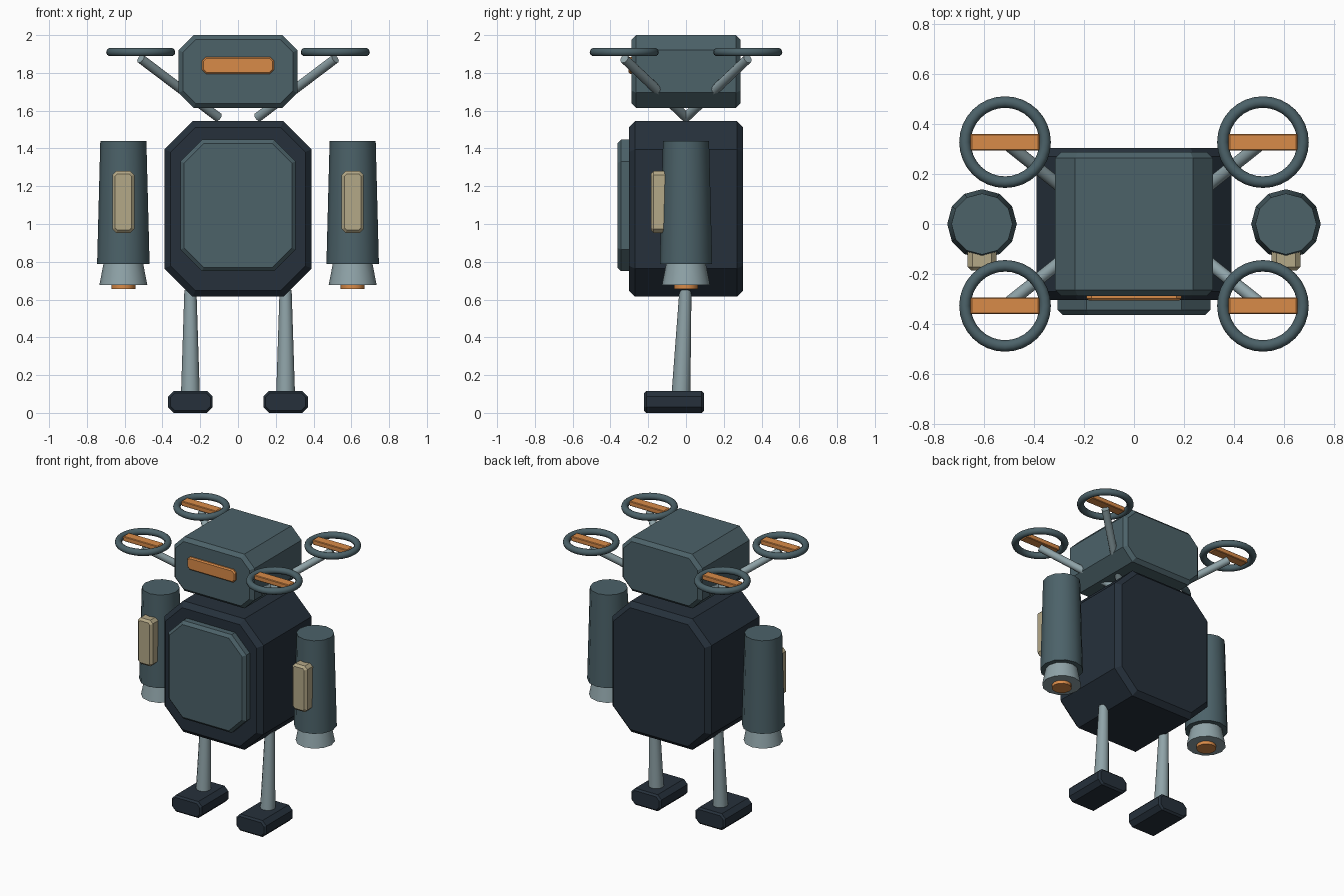
import bpy, bmesh, math
from mathutils import Vector

if "Cube" in bpy.data.objects:
    bpy.data.objects.remove(bpy.data.objects["Cube"])


def material(name, rgb):
    m = bpy.data.materials.new(name)
    m.diffuse_color = (*rgb, 1)
    m.use_nodes = True
    m.node_tree.nodes["Principled BSDF"].inputs["Base Color"].default_value = m.diffuse_color
    return m


NAVY = material("dark navy", (0.019, 0.030, 0.044))
TEAL = material("grey teal", (0.072, 0.122, 0.141))
STEEL = material("pale steel", (0.275, 0.367, 0.392))
ORANGE = material("orange", (0.694, 0.258, 0.065))
SAND = material("sand", (0.456, 0.392, 0.242))


def finish(bm, name, mat, smooth=False):
    bmesh.ops.recalc_face_normals(bm, faces=bm.faces)
    mesh = bpy.data.meshes.new(name)
    bm.to_mesh(mesh)
    bm.free()
    mesh.materials.append(mat)
    ob = bpy.data.objects.new(name, mesh)
    bpy.context.collection.objects.link(ob)
    if smooth:
        bpy.ops.object.select_all(action='DESELECT')
        ob.select_set(True)
        bpy.context.view_layer.objects.active = ob
        bpy.ops.object.shade_smooth_by_angle(angle=math.radians(40))
    return ob


def octagon_block(name, mat, cx, hx, y0, y1, z0, z1, cut, bevel):
    """Box with cut corners seen from the front, and bevelled front and back rims."""
    bm = bmesh.new()
    cz, hz = (z0 + z1) / 2, (z1 - z0) / 2
    rings = []
    for y, inset in ((y0, bevel), (y0 + bevel, 0), (y1 - bevel, 0), (y1, bevel)):
        a, b, c = hx - inset, hz - inset, cut - 0.586 * inset
        outline = [(a, b - c), (a - c, b), (c - a, b), (-a, b - c),
                   (-a, c - b), (c - a, -b), (a - c, -b), (a, c - b)]
        rings.append([bm.verts.new((cx + x, y, cz + z)) for x, z in outline])
    for r, s in zip(rings, rings[1:]):
        for i in range(8):
            j = (i + 1) % 8
            bm.faces.new((r[i], r[j], s[j], s[i]))
    bm.faces.new(rings[0])
    bm.faces.new(rings[-1])
    return finish(bm, name, mat)


def rod(name, mat, start, end, r0, r1, sides=12):
    """Tapered cylinder between two points."""
    a, b = Vector(start), Vector(end)
    bm = bmesh.new()
    bmesh.ops.create_cone(bm, cap_ends=True, segments=sides, radius1=r0, radius2=r1,
                          depth=(b - a).length)
    turn = (b - a).to_track_quat('Z', 'Y').to_matrix().to_4x4()
    bmesh.ops.transform(bm, matrix=turn, verts=bm.verts)
    bmesh.ops.translate(bm, vec=(a + b) / 2, verts=bm.verts)
    return finish(bm, name, mat, True)


def ring(name, mat, centre, major, minor, around=32, section=10):
    bm = bmesh.new()
    loops = []
    for i in range(around):
        t = math.tau * i / around
        loop = []
        for k in range(section):
            p = math.tau * k / section
            r = major + minor * math.cos(p)
            loop.append(bm.verts.new((centre[0] + r * math.cos(t), centre[1] + r * math.sin(t),
                                      centre[2] + minor * math.sin(p))))
        loops.append(loop)
    for i in range(around):
        a, b = loops[i], loops[(i + 1) % around]
        for k in range(section):
            n = (k + 1) % section
            bm.faces.new((a[k], b[k], b[n], a[n]))
    return finish(bm, name, mat, True)


# Body, chest plate, head and visor
octagon_block("torso", NAVY, 0, 0.39, -0.303, 0.303, 0.615, 1.545, 0.15, 0.033)
octagon_block("chest_plate", TEAL, 0, 0.305, -0.363, -0.28, 0.75, 1.447, 0.115, 0.02)
octagon_block("head", TEAL, 0, 0.315, -0.288, 0.288, 1.615, 2.0, 0.08, 0.024)
octagon_block("visor", ORANGE, 0, 0.19, -0.305, -0.27, 1.795, 1.885, 0.02, 0.008)

for sx, side in ((-1, "left"), (1, "right")):
    # Arm: tapered sleeve, flared cuff, glowing nozzle and front panel
    x = 0.607 * sx
    rod(f"{side}_arm_sleeve", TEAL, (x, 0, 0.787), (x, 0, 1.44), 0.139, 0.122)
    rod(f"{side}_arm_cuff", STEEL, (x, 0, 0.677), (x, 0, 0.80), 0.127, 0.103)
    rod(f"{side}_arm_nozzle", ORANGE, (x, 0, 0.655), (x, 0, 0.70), 0.064, 0.064)
    octagon_block(f"{side}_arm_panel", SAND, x, 0.058, -0.186, -0.09, 0.953, 1.28, 0.02, 0.015)

    # Leg and foot
    x = 0.252 * sx
    rod(f"{side}_leg", STEEL, (x, -0.027, 0.09), (x, -0.003, 0.65), 0.05, 0.032)
    octagon_block(f"{side}_foot", NAVY, x, 0.118, -0.222, 0.095, 0.0, 0.117, 0.03, 0.012)

    # Rotors on slanted struts
    for sy, end in ((-1, "front"), (1, "back")):
        tag = f"{end}_{side}"
        cx, cy, cz = 0.515 * sx, 0.327 * sy, 1.91
        rod(f"{tag}_rotor_strut", STEEL, (0.105 * sx, 0.0, 1.565),
            (0.515 * sx, 0.327 * sy, 1.875), 0.025, 0.025)
        ring(f"{tag}_rotor_ring", TEAL, (cx, cy, cz), 0.16, 0.023)
        octagon_block(f"{tag}_rotor_blade", ORANGE, cx, 0.138, cy - 0.033, cy + 0.033,
                      cz - 0.017, cz + 0.017, 0.006, 0.004)
